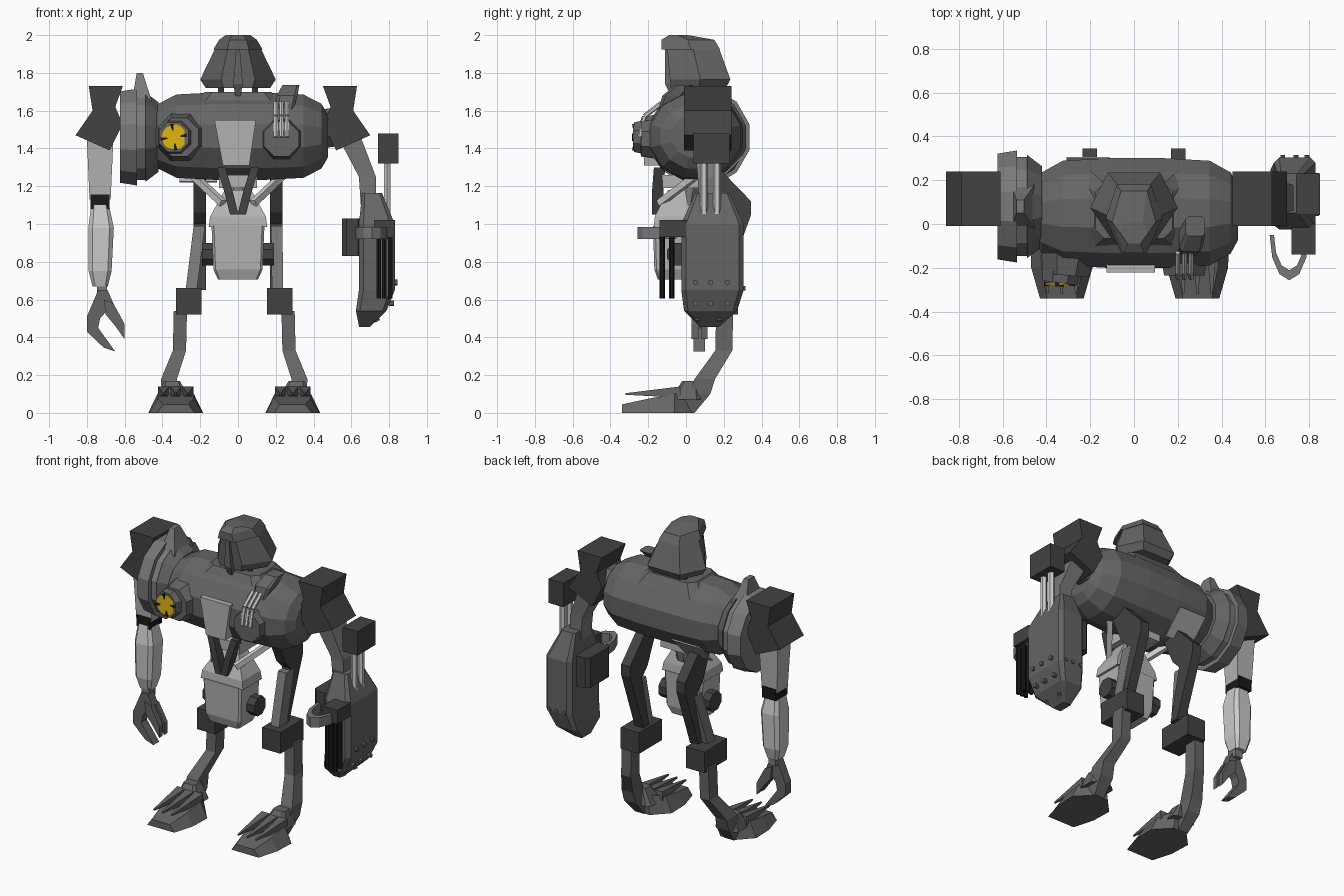
import bpy, bmesh
from math import sin, cos, pi
from mathutils import Vector

default_cube = bpy.data.objects.get("Cube")
if default_cube:
    bpy.data.objects.remove(default_cube, do_unlink=True)


def material(name, red, green, blue):
    mat = bpy.data.materials.new(name)
    mat.use_nodes = True
    mat.diffuse_color = (red, green, blue, 1)
    shader = mat.node_tree.nodes["Principled BSDF"]
    shader.inputs["Base Color"].default_value = (red, green, blue, 1)
    return mat


def grey(name, level):
    return material(name, level, level, level)


HULL = grey("hull grey", .13)
DARK = grey("dark grey", .055)
MID = grey("middle grey", .19)
LIGHT = grey("light grey", .45)
PALE = grey("pale grey", .6)
BLACK = grey("black", .01)
YELLOW = material("yellow", .75, .47, .005)


def loft(name, mat, rings, side=1):
    """Skin closed rings of equal length and cap the ends; side -1 mirrors in x."""
    bm = bmesh.new()
    loops = [[bm.verts.new((side * x, y, z)) for x, y, z in ring] for ring in rings]
    for low, high in zip(loops, loops[1:]):
        for i in range(len(low)):
            bm.faces.new((low[i - 1], low[i], high[i], high[i - 1]))
    bm.faces.new(loops[0])
    bm.faces.new(loops[-1])
    bmesh.ops.recalc_face_normals(bm, faces=bm.faces[:])
    mesh = bpy.data.meshes.new(name)
    bm.to_mesh(mesh)
    bm.free()
    mesh.materials.append(mat)
    bpy.context.collection.objects.link(bpy.data.objects.new(name, mesh))


def limb(name, mat, path, width, depth, scales=None, cut=0, side=1):
    """Stack level rectangles along a path, scaled per point, with cut corners."""
    rings = []
    for (x, y, z), scale in zip(path, scales or [1] * len(path)):
        a, b = scale * width / 2, scale * depth / 2
        k, l = a - cut * b, b - cut * b
        corners = [(-k, -b), (k, -b), (a, -l), (a, l), (k, b), (-k, b), (-a, l), (-a, -l)]
        if not cut:
            corners = [(-a, -b), (a, -b), (a, b), (-a, b)]
        rings.append([(x + u, y + v, z) for u, v in corners])
    loft(name, mat, rings, side)


def prism(name, mat, outline, front, back):
    """Extrude an x-z outline along y."""
    loft(name, mat, [[(x, y, z) for x, z in outline] for y in (front, back)])


def rod(name, mat, start, end, radius, tip=None, sides=8, side=1):
    """Straight bar between two points, tapering to the tip radius if given."""
    start, end = Vector(start), Vector(end)
    turn = (end - start).to_track_quat("Z", "Y")
    angles = [2 * pi * (i + .5) / sides for i in range(sides)]
    rings = [[point + turn @ Vector((r * cos(t), r * sin(t), 0)) for t in angles]
             for point, r in ((start, radius), (end, radius if tip is None else tip))]
    loft(name, mat, rings, side)


# Torso: faceted barrel along x with blunt ends
stations = []
for u in (-.97, -.9, -.7, -.25, .25, .7, .9, .97):
    r = (1 - abs(u) ** 6) ** .4
    stations.append([(.48 * u + .01, .05 + .26 * r * cos(i * pi / 6 + .26),
                      1.465 + .24 * r * sin(i * pi / 6 + .26)) for i in range(12)])
loft("torso", HULL, stations)
limb("collar", HULL, [(0, .06, 1.62), (0, .06, 1.7)], width=.5, depth=.36, scales=[1, .7], cut=.3)
limb("underside_plate", LIGHT, [(0, 0, 1.19), (0, 0, 1.26)], width=.2, depth=.25)
rod("back_plate", LIGHT, (-.21, .23, 1.295), (-.21, .236, 1.289), radius=.14, sides=4)

# Centre chest plate
prism("chest_plate", LIGHT, [(-.125, 1.55), (.095, 1.55), (.06, 1.31), (-.08, 1.31)], -.222, -.1)

# Right chest lamp with four dark notches
lamp = Vector((-.34, -.27, 1.46))
rod("lamp_base", HULL, (-.3, -.12, 1.46), (-.31, -.235, 1.46), radius=.14, tip=.11)
rod("lamp_ring", HULL, (-.33, -.2, 1.46), lamp, radius=.1, tip=.085)
rod("lamp_glass", YELLOW, lamp, lamp + Vector((0, -.008, 0)), radius=.068, sides=16)
for i in range(4):
    angle = i * pi / 2 + .15
    ray = Vector((cos(angle), 0, sin(angle)))
    notch = lamp + Vector((0, -.005, 0))
    rod("lamp_notch", BLACK, notch + ray * .07, notch + ray * .035, radius=.014, tip=.005, sides=4)

# Left chest boss, hose bracket and hoses
rod("chest_boss", HULL, (.23, -.1, 1.45), (.23, -.235, 1.45), radius=.125, tip=.1)
limb("hose_bracket", HULL, [(.25, -.1, 1.61), (.26, -.07, 1.68), (.28, -.01, 1.735)],
     width=.1, depth=.1, scales=[.9, 1.1, .9], cut=.3)
for x in (.2, .23, .26):
    bend = (x, -.22, 1.57)
    rod("hose_upper", PALE, (x, -.13, 1.64), bend, radius=.013, sides=6)
    rod("hose_lower", PALE, bend, (x, -.245, 1.46), radius=.013, sides=6)


# Head: hood with an overhanging cap, ridged face and neck posts
def hood_ring(z, width, front, back):
    middle = (front + back) / 2
    half = [(.45 * width, front), (width, middle), (.6 * width, back)]
    mirrored = [(-x, y) for x, y in reversed(half)]
    return [(x, y, z) for x, y in half + mirrored]


loft("head_hood", HULL, [hood_ring(1.72, .17, -.08, .21), hood_ring(1.765, .2, -.085, .235),
                         hood_ring(1.93, .12, -.1, .175)])
loft("head_cap", HULL, [hood_ring(1.925, .13, -.13, .18), hood_ring(1.975, .1, -.13, .15),
                        hood_ring(2, .065, -.09, .01)])
limb("face_ridge", HULL, [(0, -.06, 1.66), (0, -.08, 1.74), (0, -.1, 1.93)],
     width=.05, depth=.06, scales=[.4, 1, .4])
for x in (-.09, .09):
    for y in (0, .14):
        rod("neck_post", DARK, (x, y, 1.64), (x, y, 1.77), radius=.017, sides=6)

# Right shoulder discs and fin
rim, groove, hub, root = [(x, .08, 1.46) for x in (-.625, -.535, -.49, -.42)]
rod("shoulder_disc_outer", MID, rim, groove, radius=.25, tip=.265, sides=12)
rod("shoulder_disc_middle", MID, groove, hub, radius=.235, sides=12)
rod("shoulder_disc_inner", HULL, hub, root, radius=.245, tip=.19, sides=12)
limb("shoulder_fin", MID, [(-.51, .08, 1.65), (-.515, .08, 1.73), (-.52, .08, 1.8)],
     width=.11, depth=.2, scales=[1, .6, .3])

# Shoulder blocks share one notched outline, measured outward from the inner edge
outline = [(0, 1.73), (.18, 1.73), (.16, 1.6), (.25, 1.47), (.07, 1.39), (0, 1.53), (.04, 1.62)]
for name, side, inner in (("right", -1, .61), ("left", 1, .45)):
    prism(name + "_shoulder_block", DARK, [(side * (inner + x), z) for x, z in outline], -.01, .24)
rod("left_shoulder_axle", HULL, (.42, .09, 1.5), (.56, .1, 1.52), radius=.11)

# Right arm and claw
limb("right_upper_arm", LIGHT, [(-.73, .11, 1.13), (-.73, .11, 1.45)],
     width=.14, depth=.14, scales=[.8, 1])
limb("right_elbow", BLACK, [(-.73, .11, 1.08), (-.73, .11, 1.155)], width=.1, depth=.125)
limb("right_forearm", PALE, [(-.73, .1, .67), (-.73, .1, .75), (-.725, .1, .98), (-.73, .1, 1.1)],
     width=.135, depth=.15, scales=[.6, .9, 1, .7], cut=.3)
limb("right_wrist", MID, [(-.72, .09, .62), (-.72, .09, .68)], width=.055, depth=.07)
prism("claw_finger", HULL, [(-.74, .65), (-.69, .65), (-.66, .58), (-.73, .5), (-.74, .45),
                            (-.65, .325), (-.71, .345), (-.8, .43), (-.8, .51)], .04, .1)
for y in (.03, .08):
    prism("claw_thumb", HULL, [(-.71, .6), (-.66, .58), (-.6, .47), (-.6, .39), (-.65, .46), (-.7, .52)],
          y, y + .035)

# Left arm and its piston
limb("left_arm", MID, [(.69, .12, 1.1), (.685, .12, 1.25), (.59, .12, 1.46)],
     width=.1, depth=.13, scales=[.8, .9, 1.2])
limb("piston_block", DARK, [(.795, .135, 1.32), (.795, .135, 1.48)], width=.11, depth=.19)
for y in (.095, .165):
    rod("piston_rod", PALE, (.79, y, 1), (.79, y, 1.33), radius=.021, sides=6)

# Gun pod with side box, barrels, strap and bolts
limb("gun_pod", HULL, [(.67, .125, .455), (.705, .13, .54), (.735, .14, .65),
                       (.735, .14, 1), (.71, .14, 1.165)],
     width=.19, depth=.33, scales=[.3, .85, 1, 1, .55], cut=.15)
limb("gun_side_box", DARK, [(.605, .12, .83), (.605, .12, 1.03)], width=.11, depth=.24, cut=.2)
limb("barrel_block", DARK, [(.775, -.07, .93), (.775, -.07, 1.02)], width=.11, depth=.14)
for x in (.745, .775, .805):
    for y in (-.125, -.075):
        rod("barrel", BLACK, (x, y, .605), (x, y, .95), radius=.014, sides=6)
strap = []
for i in range(7):
    angle = pi * i / 6
    across, out = cos(angle), sin(angle)
    outer, inner = [(.71 + r * across, -.05 - 2.3 * r * out) for r in (.09, .07)]
    strap.append([(*outer, .92), (*inner, .92), (*inner, .985), (*outer, .985)])
loft("gun_strap", MID, strap)
for x, z in ((.82, .69), (.8, .58)):
    for y in (.05, .13, .22):
        rod("side_bolt", HULL, (x, y, z), (x + .025, y, z), radius=.015, sides=6)
for x in (.68, .74, .79):
    rod("rear_bolt", HULL, (x, .27, .66), (x, .315, .66), radius=.013, sides=6)
for y in (.06, .18):
    rod("low_bolt", HULL, (.72, y, .52), (.74, y, .485), radius=.014, sides=6)

# Pelvis
limb("pelvis", LIGHT, [(0, -.07, .705), (0, -.07, .76), (0, -.07, .99)],
     width=.28, depth=.21, scales=[.75, .93, 1], cut=.12)
limb("pelvis_top", LIGHT, [(0, -.07, .985), (0, -.07, 1.04), (0, -.05, 1.18)],
     width=.31, depth=.2, scales=[1, .95, .45])
rod("waist_post", MID, (0, 0, 1.1), (0, .03, 1.27), radius=.06)

# The right leg stands slightly further out than the left
for name, side, out in (("left", 1, -.01), ("right", -1, .03)):
    # Waist hangers, struts and hip drums
    limb(name + "_hanger", DARK, [(.02, -.15, 1.05), (.05, -.15, 1.17), (.09, -.14, 1.3)],
         width=.045, depth=.06, side=side)
    rod(name + "_waist_strut", PALE, (.08, -.14, 1.11), (.24, .06, 1.26), radius=.024, sides=4, side=side)
    rod(name + "_hip_drum", DARK, (.1, -.04, .84), (.19, -.04, .84), radius=.065, side=side)

    # Leg: folded thigh plate, knee block and shin
    thigh = [(.06, 1.28), (.19, 1.28), (.345, 1.12), (.345, 1.05), (.2, .65), (.14, .65), (.22, 1), (.16, 1.06)]
    loft(name + "_thigh", DARK, [[(x, y, z) for y, z in thigh] for x in (.17, .235)], side)
    limb(name + "_lower_thigh", MID, [(.22 + out, .12, .63), (.205, .21, .99)], width=.06, depth=.08, side=side)
    limb(name + "_knee_block", DARK, [(.23 + out, .155, .52), (.23 + out, .155, .66)],
         width=.135, depth=.24, side=side)
    limb(name + "_shin", HULL, [(.32 + out, 0, 0), (.33 + out, .07, .1), (.335 + out, .1, .18),
                                (.28 + out, .2, .33), (.275 + out, .205, .54)],
         width=.07, depth=.09, scales=[1, 1.3, 1.2, 1, 1], side=side)

    # Foot with flared sole, ankle and toe spikes
    sole = []
    middle = .3 + out
    for y, width, top in ((.04, .1, .13), (-.06, .29, .1), (-.2, .28, .075), (-.34, .2, .045)):
        base, crown = width / 2, width / 3
        sole.append([(middle - base, y, 0), (middle + base, y, 0),
                     (middle + crown, y, top), (middle - crown, y, top)])
    loft(name + "_foot", HULL, sole, side)
    limb(name + "_ankle", HULL, [(.31 + out, 0, .07), (.32 + out, .02, .17)],
         width=.17, depth=.16, scales=[1, .5], cut=.3, side=side)
    for x in (middle - .065, middle, middle + .065):
        rod(name + "_toe_spike", HULL, (x, -.03, .11), (x, -.32, .1), radius=.042, tip=.006, sides=4, side=side)
